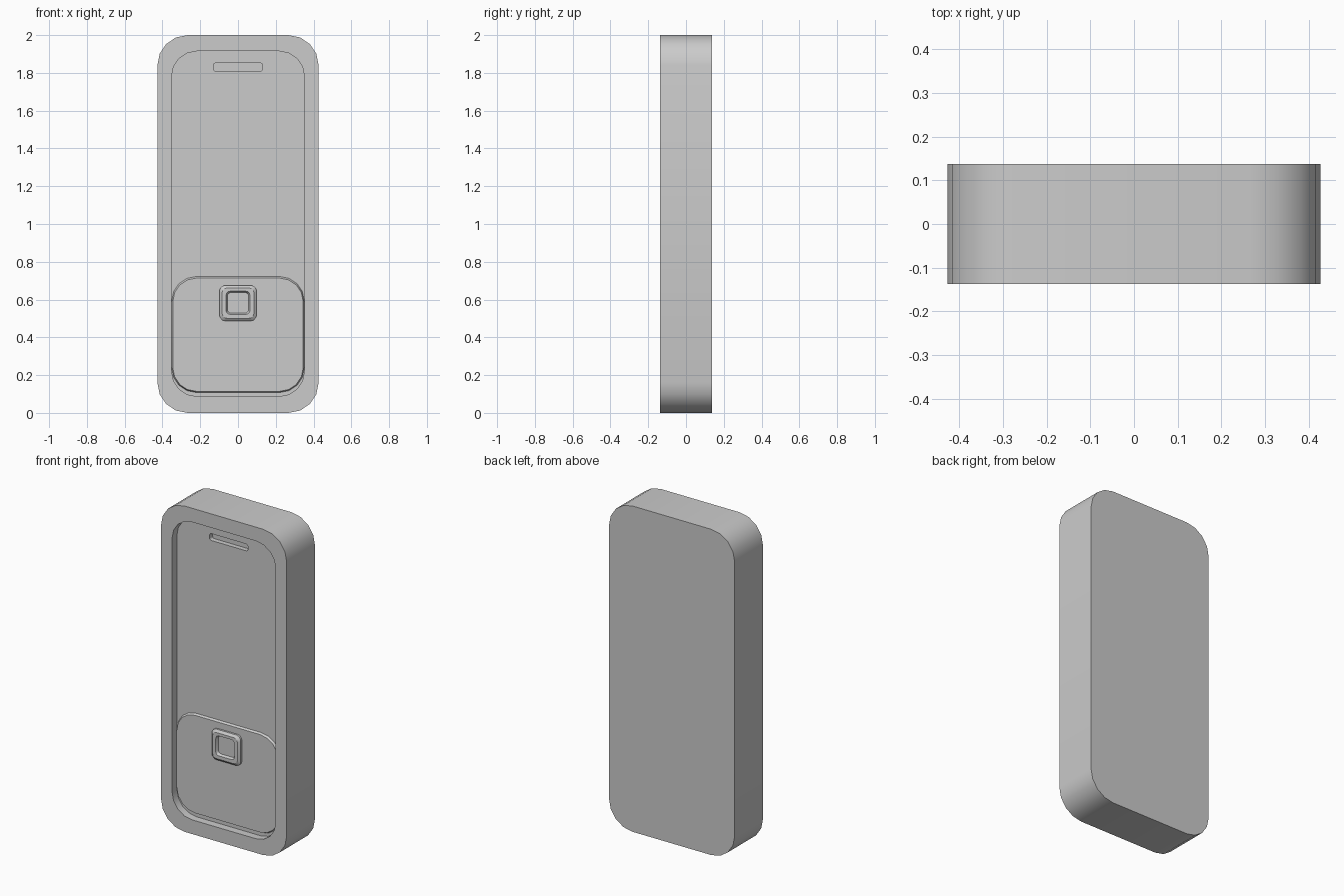
import bpy, bmesh, math

if "Cube" in bpy.data.objects:
    bpy.data.objects.remove(bpy.data.objects["Cube"])


def rounded_loop(bm, hw, z0, z1, r, y, segs=4):
    """Ring of vertices: rounded rectangle in the xz plane at depth y."""
    ring = []
    corners = [(hw - r, z1 - r), (r - hw, z1 - r), (r - hw, z0 + r), (hw - r, z0 + r)]
    for i, (cx, cz) in enumerate(corners):
        for k in range(segs + 1):
            a = math.pi / 2 * (i + k / segs)
            ring.append(bm.verts.new((cx + r * math.cos(a), y, cz + r * math.sin(a))))
    return ring


def loft(name, loops):
    """Closed solid through a list of (half width, z0, z1, radius, y) loops."""
    bm = bmesh.new()
    rings = [rounded_loop(bm, *p) for p in loops]
    for a, b in zip(rings, rings[1:]):
        for i in range(len(a)):
            j = (i + 1) % len(a)
            bm.faces.new((a[i], a[j], b[j], b[i]))
    bm.faces.new(rings[0])
    bm.faces.new(rings[-1])
    bmesh.ops.recalc_face_normals(bm, faces=bm.faces)
    mesh = bpy.data.meshes.new(name)
    bm.to_mesh(mesh)
    bm.free()
    ob = bpy.data.objects.new(name, mesh)
    bpy.context.collection.objects.link(ob)
    bpy.ops.object.select_all(action='DESELECT')
    ob.select_set(True)
    bpy.context.view_layer.objects.active = ob
    bpy.ops.object.shade_smooth_by_angle(angle=math.radians(30))
    return ob


FRONT, FLOOR, PANEL = -0.137, -0.09, -0.102

# Case: back, rim, recessed face and the speaker slot sunk into it
loft("case", [
    (0.427, 0.0, 2.0, 0.16, 0.137),
    (0.427, 0.0, 2.0, 0.16, FRONT),
    (0.352, 0.087, 1.915, 0.135, FRONT),
    (0.352, 0.087, 1.915, 0.135, FLOOR),
    (0.13, 1.81, 1.852, 0.012, FLOOR),
    (0.13, 1.81, 1.852, 0.012, FLOOR + 0.03),
])

# Lower panel raised slightly from the recessed face
loft("lower_panel", [
    (0.351, 0.108, 0.722, 0.13, FLOOR + 0.005),
    (0.351, 0.108, 0.722, 0.13, FLOOR),
    (0.345, 0.114, 0.714, 0.125, PANEL),
])

# Square button: raised bevelled ring with a sunken centre
loft("button", [
    (0.098, 0.487, 0.675, 0.03, PANEL + 0.005),
    (0.098, 0.487, 0.675, 0.03, PANEL - 0.012),
    (0.084, 0.501, 0.661, 0.025, PANEL - 0.024),
    (0.063, 0.522, 0.644, 0.02, PANEL - 0.024),
    (0.056, 0.529, 0.637, 0.018, PANEL - 0.008),
])
